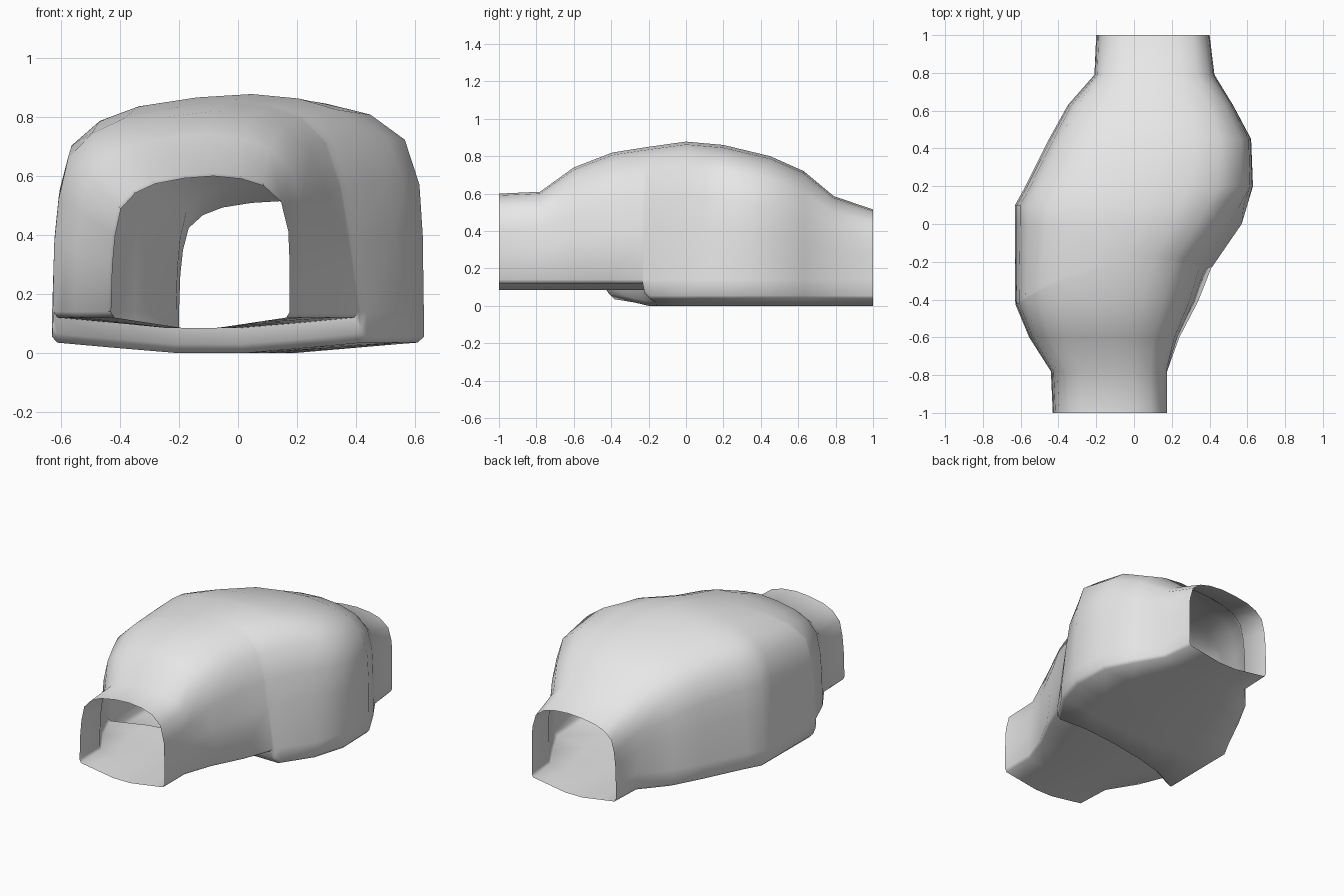
import bpy, bmesh

cube = bpy.data.objects.get("Cube")
if cube:
    bpy.data.objects.remove(cube, do_unlink=True)

# Plan and height outlines along the tunnel, as (y, value) pairs
LEFT_X = [(-1, -.43), (-.78, -.44), (-.6, -.555), (-.42, -.63), (.1, -.63),
          (.28, -.53), (.47, -.44), (.63, -.35), (.78, -.21), (1, -.2)]
RIGHT_X = [(-1, .175), (-.78, .175), (-.6, .24), (-.46, .32), (-.24, .405),
           (0, .57), (.2, .63), (.45, .62), (.62, .53), (.8, .42), (1, .4)]
ROOF_Z = [(-1, .6), (-.78, .61), (-.6, .74), (-.38, .825), (0, .878),
          (.2, .86), (.45, .8), (.63, .72), (.78, .59), (1, .515)]
# Inward lean of the +x wall
LEAN = [(-1, 0), (-.78, 0), (-.5, .05), (-.2, .1), (0, .09), (.2, .01), (1, 0)]

# Arch halves: (share of half width, share of height)
ARCH_RIGHT = [(1, .38), (.985, .61), (.905, .815), (.71, .93), (.46, .98), (.15, 1)]
ARCH_LEFT = [(.985, .37), (.955, .58), (.89, .77), (.73, .88), (.51, .945), (.18, .985)]
FLOOR = [.965, .6, .2]
SILL = .12
HIGH, LOW = .085, 0
CORNER = .055


def lookup(table, y):
    y = max(-1, min(1, y))
    for (y0, a), (y1, b) in zip(table, table[1:]):
        if y <= y1:
            return a + (b - a) * (y - y0) / (y1 - y0)


def ring(bm, y, floor_z, skew):
    """One closed cross-section, skewed so the floor step can run diagonally."""
    def place(u):
        py = y + skew * (.1 * u - .12 * u * u)
        lo, hi = lookup(LEFT_X, py), lookup(RIGHT_X, py)
        return (lo + hi) / 2 + u * (hi - lo) / 2, py

    def wall(u, height):
        x, py = place(u)
        x -= lookup(LEAN, py) * height * max(0, u)
        return bm.verts.new((x, py, SILL + height * (lookup(ROOF_Z, py) - SILL)))

    def base(u, z):
        return bm.verts.new((*place(u), z))

    def floor(u):
        return base(u, floor_z + .037 * max(0, (abs(u) - .2) / .8))

    verts = [base(1, floor_z + CORNER), base(1, HIGH + CORNER)]
    verts += [wall(u, h) for u, h in ARCH_RIGHT]
    verts += [wall(-u, h) for u, h in reversed(ARCH_LEFT)]
    verts += [base(-1, HIGH + CORNER), base(-1, floor_z + CORNER)]
    verts += [floor(-u) for u in FLOOR]
    verts += [floor(u) for u in reversed(FLOOR)]
    return verts


# Sections from the front mouth to the back mouth: (y, floor height, skew)
SECTIONS = [(-1, HIGH, 0), (-.78, HIGH, 0), (-.6, HIGH, 0), (-.4, HIGH, .5),
            (-.215, HIGH, 1), (-.205, .03, 1), (-.175, LOW, 1), (0, LOW, 0),
            (.1, LOW, 0), (.2, LOW, 0), (.45, LOW, 0), (.63, LOW, 0),
            (.79, LOW, 0), (1, LOW, 0)]

bm = bmesh.new()
rings = [ring(bm, *s) for s in SECTIONS]
for a, b in zip(rings, rings[1:]):
    for i in range(len(a)):
        j = (i + 1) % len(a)
        bm.faces.new((a[i], b[i], b[j], a[j]))
# Wall feet coincide where the floor is high
bmesh.ops.remove_doubles(bm, verts=bm.verts, dist=.0005)
bmesh.ops.recalc_face_normals(bm, faces=bm.faces)
mesh = bpy.data.meshes.new("tunnel_chamber")
bm.to_mesh(mesh)
bm.free()

# Plain stone colour
stone = bpy.data.materials.new("light_grey")
stone.use_nodes = True
colour = (.8, .8, .8, 1)
stone.diffuse_color = colour
stone.node_tree.nodes["Principled BSDF"].inputs["Base Color"].default_value = colour
mesh.materials.append(stone)

chamber = bpy.data.objects.new("tunnel_chamber", mesh)
bpy.context.collection.objects.link(chamber)
bpy.context.view_layer.objects.active = chamber
chamber.select_set(True)
bpy.ops.object.shade_smooth_by_angle(angle=1.2)
